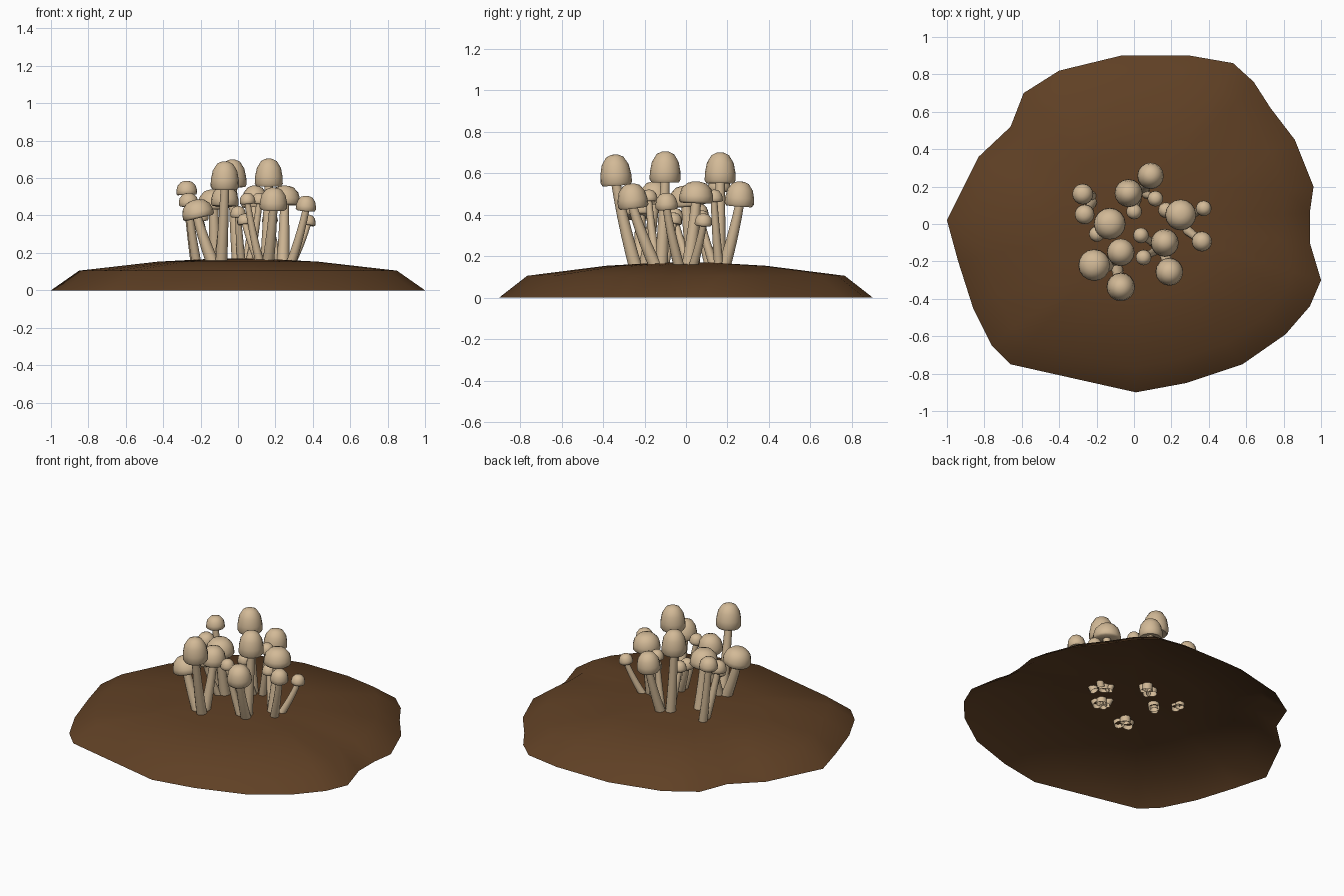
import bpy, bmesh, math
from mathutils import Vector

if "Cube" in bpy.data.objects:
    bpy.data.objects.remove(bpy.data.objects["Cube"])

def material(name, rgb):
    m = bpy.data.materials.new(name)
    m.diffuse_color = (*rgb, 1)
    m.use_nodes = True
    m.node_tree.nodes["Principled BSDF"].inputs["Base Color"].default_value = m.diffuse_color
    return m

SOIL = material("brown soil", (0.115, 0.051, 0.018))
FLESH = material("beige mushroom", (0.65, 0.49, 0.31))

def skin(name, rings, mat, tip=None, start=None, angle=60):
    """Join equal rings of points with quads; optional closing points at either end."""
    bm = bmesh.new()
    loops = [[bm.verts.new(p) for p in r] for r in rings]
    n = len(loops[0])
    for a, b in zip(loops, loops[1:]):
        for i in range(n):
            j = (i + 1) % n
            bm.faces.new((a[i], a[j], b[j], b[i]))
    if tip is not None:
        t = bm.verts.new(tip)
        for i in range(n):
            bm.faces.new((loops[-1][i], loops[-1][(i + 1) % n], t))
    if start is not None:
        s = bm.verts.new(start)
        for i in range(n):
            bm.faces.new((s, loops[0][(i + 1) % n], loops[0][i]))
    me = bpy.data.meshes.new(name)
    bm.to_mesh(me)
    bm.free()
    me.materials.append(mat)
    ob = bpy.data.objects.new(name, me)
    bpy.context.collection.objects.link(ob)
    bpy.ops.object.select_all(action='DESELECT')
    ob.select_set(True)
    bpy.context.view_layer.objects.active = ob
    bpy.ops.object.shade_smooth_by_angle(angle=math.radians(angle))
    return ob

# Soil mound: an open shell with an irregular outline (counter-clockwise)
outline = [(1, -.3), (.94, -.10), (.94, .06), (.96, .2), (.86, .45), (.73, .62), (.64, .76),
           (.53, .86), (.3, .9), (-.07, .9), (-.4, .82), (-.59, .7), (-.66, .52), (-.83, .36),
           (-1, .02), (-.94, -.2), (-.86, -.45), (-.76, -.65), (-.66, -.75), (.01, -.9),
           (.28, -.85), (.58, -.75), (.81, -.59), (.94, -.44)]
levels = [(1, 0), (.85, .105), (.43, .153), (.15, .168)]
skin("soil_mound", [[(x * s, y * s, z) for x, y in outline] for s, z in levels],
     SOIL, tip=(0, 0, .17))

SIDES = 16
def ring(centre, u, v, r, n=SIDES):
    return [centre + (u * math.cos(2 * math.pi * i / n) + v * math.sin(2 * math.pi * i / n)) * r
            for i in range(n)]

def frame(axis):
    u = Vector((0, 1, 0)).cross(axis).normalized()
    return u, axis.cross(u)

# Cap profile: radius and height fractions from lip to crown
CAP = [(.88, 0), (1, .1), (.98, .35), (.86, .66), (.56, .91), (.25, .985)]

def mushroom(i, cap_xy, top, r, h, base_xy, tilt=.3):
    base = Vector((*base_xy, .135))
    neck = Vector((*cap_xy, top - h * .85))
    # Stem leans out from the base and straightens under the cap
    mid = base.lerp(neck, .5) + Vector((cap_xy[0] - base_xy[0], cap_xy[1] - base_xy[1], 0)) * .12
    rings = []
    thick = .011 + r * .24
    for k in range(6):
        t = k / 5
        p = base * (1 - t) ** 2 + mid * 2 * t * (1 - t) + neck * t * t
        d = ((mid - base) * (1 - t) + (neck - mid) * t).normalized()
        u, v = frame(d)
        rings.append(ring(p, u, v, thick * (1.1 - .35 * t), 12))
    skin(f"stem_{i}", rings, FLESH)
    # Cap is tilted partly along the stem
    lean = neck - base
    axis = Vector((lean.x * tilt, lean.y * tilt, lean.z)).normalized()
    u, v = frame(axis)
    foot = Vector((*cap_xy, top - h / 2)) - axis * h / 2
    skin(f"cap_{i}", [ring(foot + axis * h * z, u, v, r * q) for q, z in CAP], FLESH,
         tip=foot + axis * h, start=foot + axis * h * .1)

# Tall bell mushrooms: cap position, top height, radius, cap height, base
mushroom(1, (-.07, -.34), .69, .076, .15, (-.09, -.24))
mushroom(2, (.165, -.10), .705, .075, .15, (.15, -.12))
mushroom(3, (-.03, .165), .70, .075, .15, (0, .16))
# Medium mushrooms
mushroom(4, (-.22, -.22), .485, .085, .10, (-.13, -.22), .7)
mushroom(5, (-.07, -.15), .56, .074, .11, (-.1, -.2))
mushroom(6, (.19, -.26), .55, .074, .12, (.16, -.14))
mushroom(7, (.25, .05), .56, .083, .105, (.24, .01))
mushroom(8, (.09, .26), .56, .071, .12, (.05, .18))
mushroom(9, (-.13, 0), .54, .085, .105, (-.12, .04))
mushroom(10, (-.275, .16), .585, .056, .075, (-.225, .15))
mushroom(11, (-.265, .05), .52, .053, .07, (-.22, .12))
mushroom(12, (.365, -.095), .505, .054, .08, (.28, -.03))
# Small buttons
small = [((.375, .085), .405, (.28, .03)), ((.115, .135), .52, (.06, .16)),
         ((0, .065), .45, (.02, .14)), ((.035, -.06), .41, (.12, -.11)),
         ((.05, -.18), .52, (.12, -.14)), ((-.20, -.055), .43, (-.14, .02)),
         ((.17, .075), .42, (.22, .03))]
for k, (cap, top, base) in enumerate(small):
    mushroom(13 + k, cap, top, .042, .058, base)
